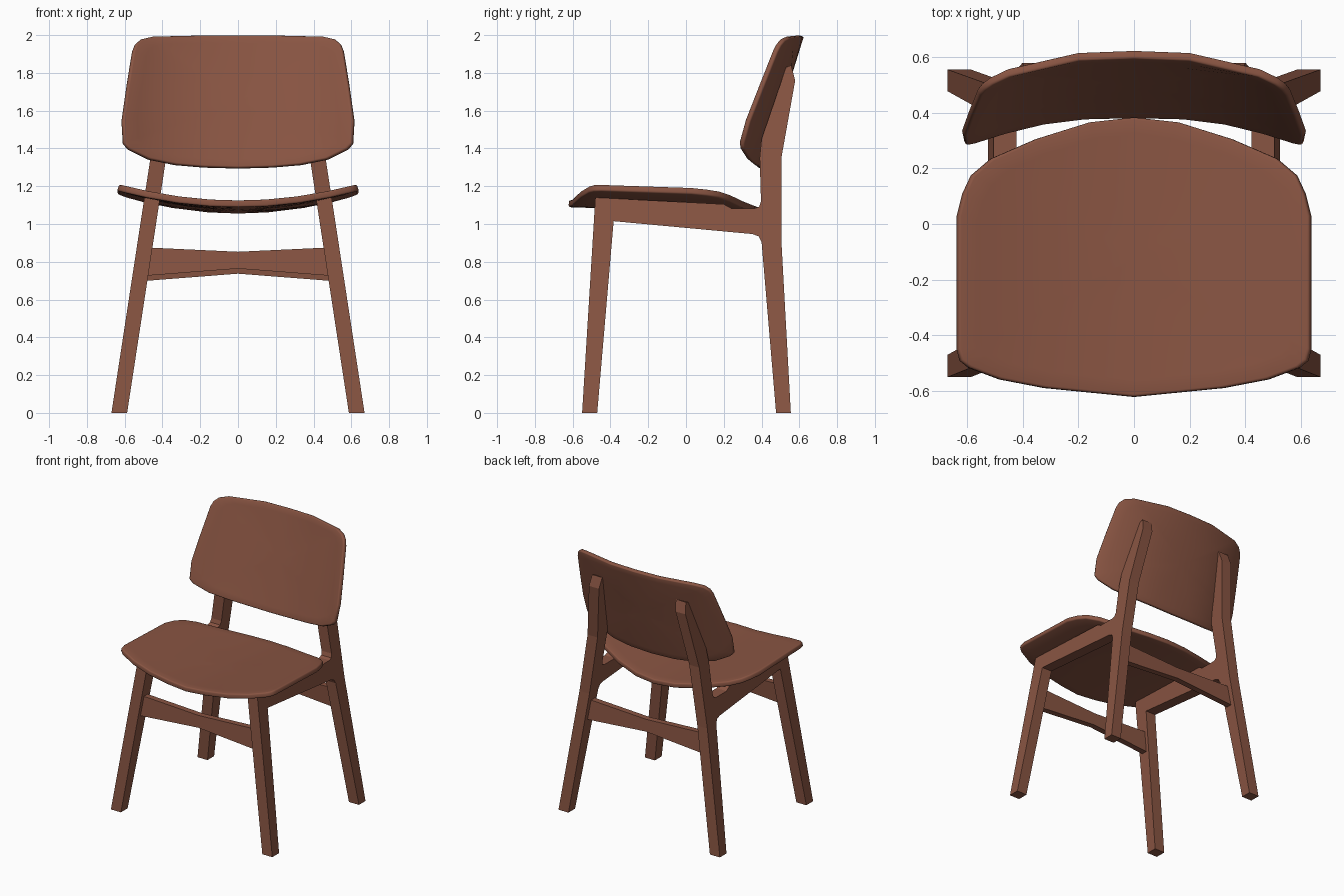
import bpy, bmesh

if "Cube" in bpy.data.objects:
    bpy.data.objects.remove(bpy.data.objects["Cube"])

wood = bpy.data.materials.new("brown_wood")
wood.diffuse_color = (0.25, 0.09, 0.055, 1)
wood.use_nodes = True
wood.node_tree.nodes["Principled BSDF"].inputs["Base Color"].default_value = wood.diffuse_color


def make_object(name, bm):
    mesh = bpy.data.meshes.new(name)
    bm.to_mesh(mesh)
    bm.free()
    mesh.materials.append(wood)
    ob = bpy.data.objects.new(name, mesh)
    bpy.context.collection.objects.link(ob)
    return ob


def prism(name, ring_a, ring_b):
    """Solid between two matching rings of points."""
    bm = bmesh.new()
    a = [bm.verts.new(p) for p in ring_a]
    b = [bm.verts.new(p) for p in ring_b]
    bm.faces.new(a)
    bm.faces.new(b[::-1])
    for i in range(len(a)):
        j = (i + 1) % len(a)
        bm.faces.new((a[j], a[i], b[i], b[j]))
    bmesh.ops.recalc_face_normals(bm, faces=bm.faces)
    return make_object(name, bm)


def shell(name, half, centre, surface, thickness):
    """Curved plywood panel: mirrored outline filled with rings, then thickened."""
    outline = half + [(-u, v) for u, v in half[-2:0:-1]]
    n = len(outline)
    bm = bmesh.new()
    rings = []
    for s in (1, 0.88, 0.74, 0.58, 0.4, 0.2):
        rings.append([bm.verts.new(surface(u * s, centre + (v - centre) * s)) for u, v in outline])
    mid = bm.verts.new(surface(0, centre))
    for i in range(n):
        j = (i + 1) % n
        for outer, inner in zip(rings, rings[1:]):
            bm.faces.new((outer[i], outer[j], inner[j], inner[i]))
        bm.faces.new((rings[-1][i], rings[-1][j], mid))
    ob = make_object(name, bm)
    solid = ob.modifiers.new("thickness", 'SOLIDIFY')
    solid.thickness = thickness
    solid.offset = -1
    bevel = ob.modifiers.new("round_edge", 'BEVEL')
    bevel.width = 0.01
    bevel.segments = 3
    bevel.limit_method = 'ANGLE'
    bevel.angle_limit = 1.0
    bpy.ops.object.select_all(action='DESELECT')
    ob.select_set(True)
    bpy.context.view_layer.objects.active = ob
    bpy.ops.object.shade_smooth_by_angle(angle=0.7)
    return ob


# Seat: dished across its width, sloping down to the back
seat_half = [(0, -0.62), (0.15, -0.605), (0.32, -0.588), (0.48, -0.557), (0.59, -0.515),
             (0.62, -0.49), (0.63, -0.45), (0.63, -0.2), (0.63, 0.03), (0.61, 0.11),
             (0.58, 0.175), (0.51, 0.235), (0.35, 0.305), (0.16, 0.365), (0, 0.383)]
shell("seat", seat_half, -0.12,
      lambda x, y: (x, y, 1.104 - 0.034 * y + 0.09 * (x / 0.63) ** 2), 0.036)

# Backrest: leaning back, its sides wrapping forward
back_half = [(0, 1.30), (0.18, 1.305), (0.33, 1.318), (0.47, 1.347), (0.575, 1.4),
             (0.6, 1.43), (0.607, 1.55), (0.582, 1.73), (0.552, 1.92), (0.538, 1.955),
             (0.51, 1.98), (0.45, 1.994), (0.2, 2.0), (0, 2.0)]
shell("backrest", back_half, 1.65,
      lambda x, z: (x, 0.376 + 0.31 * (z - 1.295) - 0.52 * abs(x) ** 2.6, z), 0.03)


# Side frame: front leg, seat rail, rear leg and back post in one splayed piece
def outer_x(z):
    return 0.67 - 0.153 * z


frame = [(-0.55, 0), (-0.47, 0), (-0.383, 1.015), (0.35, 0.947), (0.385, 0.935), (0.4, 0.905),
         (0.477, 0), (0.555, 0), (0.505, 0.91), (0.505, 1.35), (0.578, 1.76), (0.557, 1.84),
         (0.53, 1.83), (0.4, 1.45), (0.39, 1.35), (0.397, 1.12), (0.388, 1.092), (0.365, 1.083),
         (0.24, 1.083), (0.2, 1.105), (-0.48, 1.14)]
sides = prism("side_frames",
              [(outer_x(z), y, z) for y, z in frame],
              [(outer_x(z) - 0.083, y, z) for y, z in frame])
sides.modifiers.new("mirror", 'MIRROR')

# Stretchers: waisted boards between the legs, front and rear
for name, y, lean, drop in (("front_stretcher", -0.45, 0.075, 0), ("rear_stretcher", 0.455, -0.07, 0.027)):
    board = [(-0.49, 0.726), (0, 0.764), (0.49, 0.726), (0.47, 0.875), (0, 0.853), (-0.47, 0.875)]
    faces = [[(x, y + off + lean * (z - 0.8), z - drop) for x, z in board] for off in (-0.022, 0.022)]
    prism(name, *faces)
